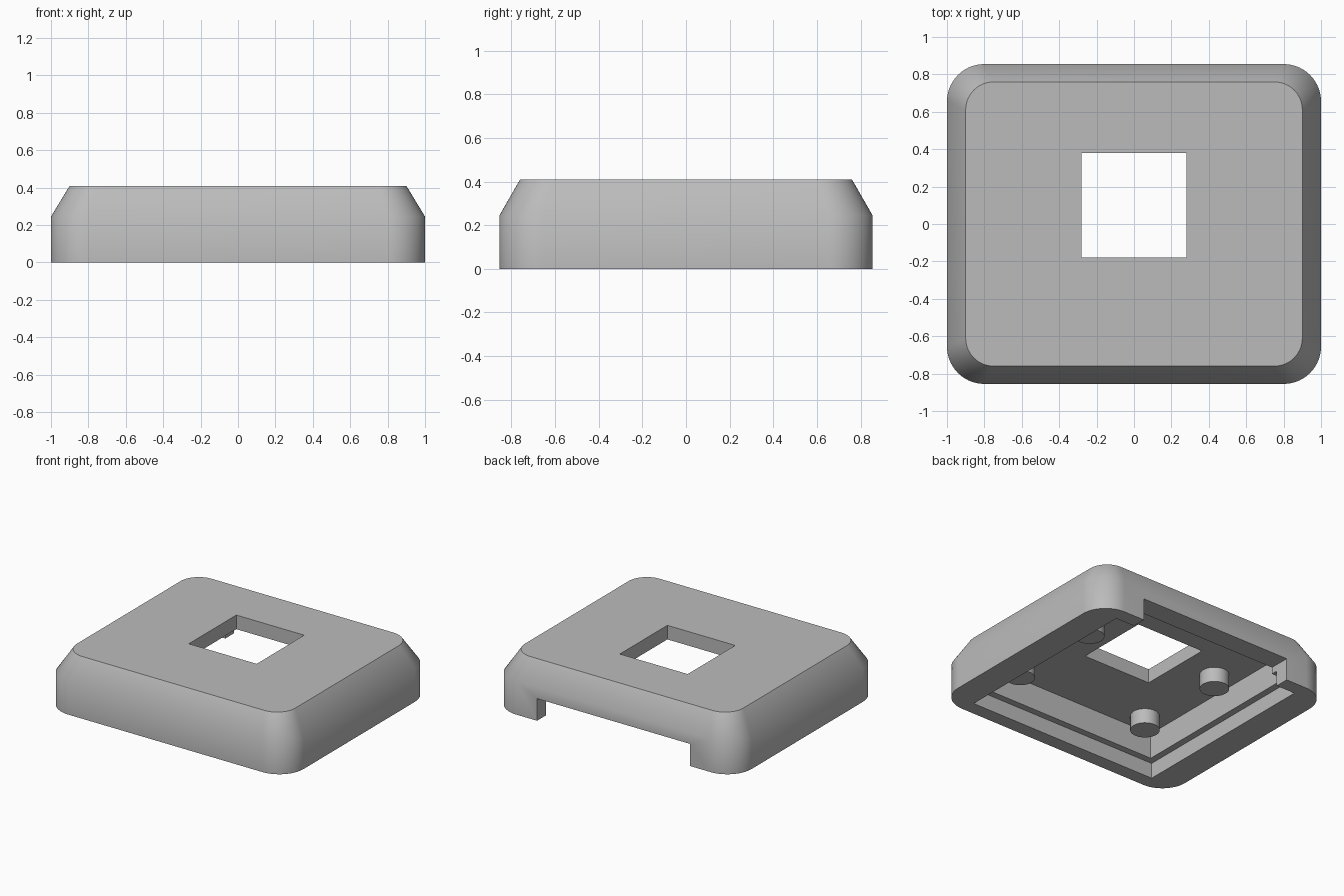
import bpy, bmesh, math

# Remove the default cube only
cube = bpy.data.objects.get("Cube")
if cube:
    bpy.data.objects.remove(cube, do_unlink=True)

HEIGHT = 0.41
CEILING = 0.305

# Single plain material
grey = bpy.data.materials.new("light_grey")
grey.use_nodes = True
colour = (0.5, 0.5, 0.5, 1)
grey.diffuse_color = colour
grey.node_tree.nodes["Principled BSDF"].inputs["Base Color"].default_value = colour


def finish(name, bm):
    bmesh.ops.recalc_face_normals(bm, faces=bm.faces)
    mesh = bpy.data.meshes.new(name)
    bm.to_mesh(mesh)
    bm.free()
    mesh.materials.append(grey)
    obj = bpy.data.objects.new(name, mesh)
    bpy.context.collection.objects.link(obj)
    return obj


def rounded_loop(bm, hx, hy, radius, z, steps=14):
    """Ring of vertices around a rounded rectangle."""
    ring = []
    for i, (sx, sy) in enumerate([(1, 1), (-1, 1), (-1, -1), (1, -1)]):
        for k in range(steps + 1):
            a = math.pi / 2 * (i + k / steps)
            ring.append(bm.verts.new((sx * (hx - radius) + radius * math.cos(a),
                                      sy * (hy - radius) + radius * math.sin(a), z)))
    return ring


def box(name, x, y, z):
    bm = bmesh.new()
    bmesh.ops.create_cube(bm, size=1)
    for v in bm.verts:
        v.co = [lo + (c + 0.5) * (hi - lo) for c, (lo, hi) in zip(v.co, (x, y, z))]
    return finish(name, bm)


def activate(obj):
    bpy.ops.object.select_all(action='DESELECT')
    obj.select_set(True)
    bpy.context.view_layer.objects.active = obj


def cut(obj, cutter):
    mod = obj.modifiers.new("cut", 'BOOLEAN')
    mod.operation = 'DIFFERENCE'
    mod.solver = 'EXACT'
    mod.object = cutter
    activate(obj)
    bpy.ops.object.modifier_apply(modifier=mod.name)
    bpy.data.objects.remove(cutter, do_unlink=True)


# Outer shell: straight sides, sloped shoulder, flat top
bm = bmesh.new()
rings = [rounded_loop(bm, 1.0, 0.855, 0.2, 0),
         rounded_loop(bm, 1.0, 0.855, 0.2, 0.245),
         rounded_loop(bm, 0.9, 0.76, 0.15, HEIGHT)]
for low, high in zip(rings, rings[1:]):
    n = len(low)
    for i in range(n):
        j = (i + 1) % n
        bm.faces.new((low[i], low[j], high[j], high[i]))
bm.faces.new(rings[0])
bm.faces.new(rings[-1])
cover = finish("cover_shell", bm)

# Stepped cavity, top window and rear notch
cut(cover, box("cavity_cutter", (-0.735, 0.735), (-0.70, 0.70), (-0.1, CEILING)))
cut(cover, box("recess_cutter", (-0.785, 0.785), (-0.75, 0.75), (-0.2, 0.115)))
cut(cover, box("window_cutter", (-0.28, 0.28), (-0.18, 0.38), (0.2, 0.6)))
cut(cover, box("notch_cutter", (-0.63, 0.63), (0.6, 1.0), (-0.3, 0.165)))
activate(cover)
bpy.ops.object.shade_smooth_by_angle(angle=math.radians(40))

# Four round pegs hanging from the ceiling
PEG_BOTTOM = 0.195
for side, sx in (("left", 1), ("right", -1)):
    for end, y in (("front", -0.54), ("back", 0.19)):
        bm = bmesh.new()
        bmesh.ops.create_cone(bm, cap_ends=True, segments=32, radius1=0.1, radius2=0.1,
                              depth=CEILING + 0.02 - PEG_BOTTOM)
        bmesh.ops.translate(bm, verts=bm.verts,
                            vec=(sx * 0.55, y, (CEILING + 0.02 + PEG_BOTTOM) / 2))
        peg = finish(f"peg_{end}_{side}", bm)
        activate(peg)
        bpy.ops.object.shade_smooth_by_angle(angle=math.radians(40))
